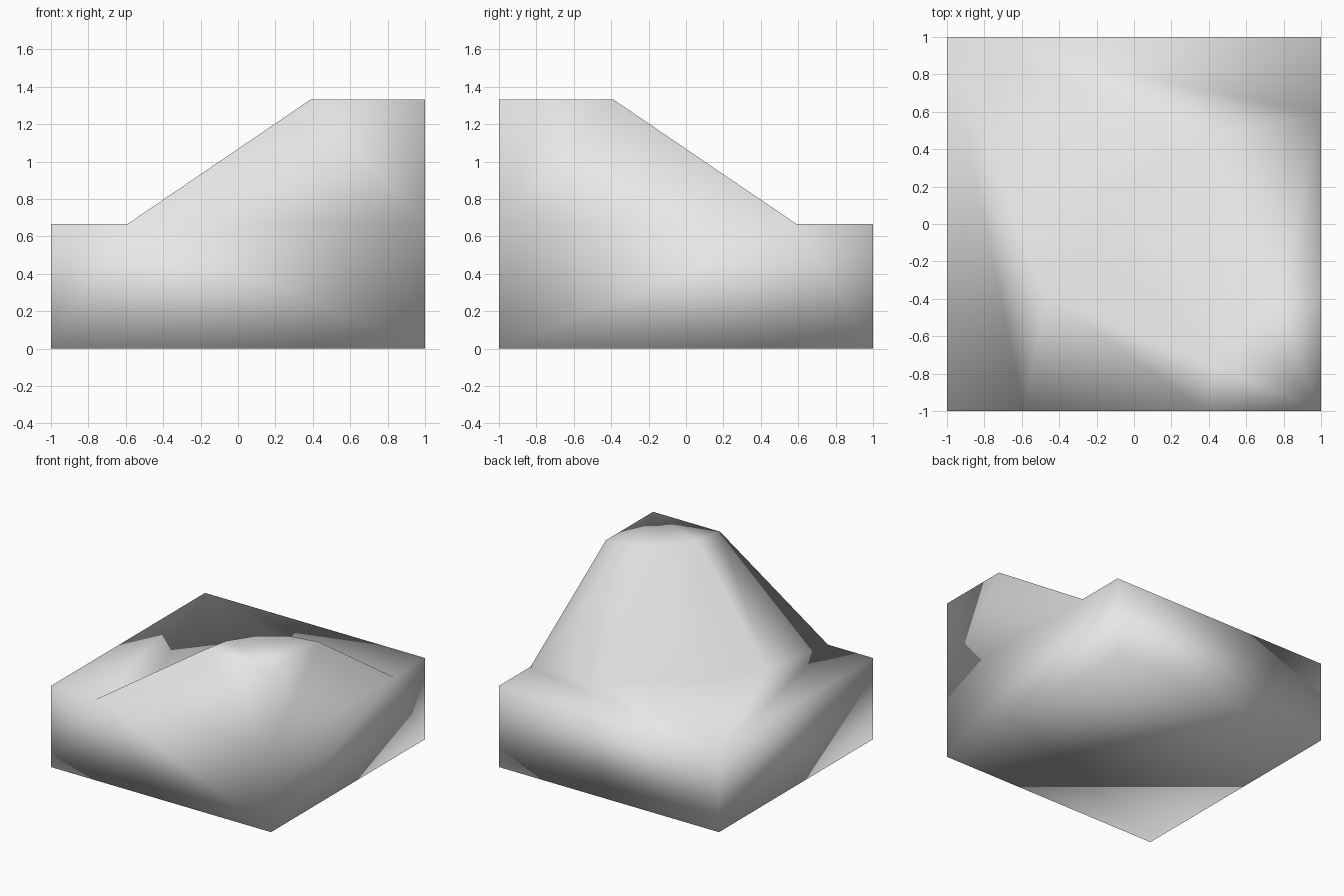
import bpy
import bmesh
from math import sin, cos, pi
from mathutils import Vector

cube = bpy.data.objects.get("Cube")
if cube:
    bpy.data.objects.remove(cube, do_unlink=True)

LOW, HIGH = 0.667, 1.333     # heights of the two terraces
R_TOP, R_FOOT = 0.61, 1.59   # slope radii around the high corner
STEPS = 4

stone = bpy.data.materials.new("light_grey")
stone.use_nodes = True
grey = (0.8, 0.8, 0.8, 1.0)
stone.diffuse_color = grey
stone.node_tree.nodes["Principled BSDF"].inputs["Base Color"].default_value = grey

bm = bmesh.new()


def face(*points):
    bm.faces.new([bm.verts.new(p) for p in points])


def arc(radius, z):
    """Quarter circle around the high corner, from front wall to side wall."""
    angles = [i * pi / 2 / STEPS for i in range(STEPS + 1)]
    return [Vector((1 - radius * cos(a), -1 + radius * sin(a), z)) for a in angles]


def flip(p):
    """Mirror across the diagonal through the high corner."""
    return Vector((-p[1], -p[0], p[2]))


def corner(x, y, z):
    return Vector((x, y, z))


crest, foot = arc(R_TOP, HIGH), arc(R_FOOT, LOW)
peak, peak_mid, peak_base = (corner(1, -1, z) for z in (HIGH, LOW, 0))
back, back_base = corner(-1, 1, LOW), corner(-1, 1, 0)
side, side_base = corner(-1, -1, LOW), corner(-1, -1, 0)

# High terrace, curved slope and low terrace
for i in range(STEPS):
    face(peak, crest[i + 1], crest[i])
    face(crest[i], crest[i + 1], foot[i + 1], foot[i])
    face(foot[i], foot[i + 1], back)

# Walls and floor, each with its mirrored twin
half = [
    (side, foot[0], back),
    (side_base, foot[0], side),
    (side_base, peak_base, foot[0]),
    (peak_base, peak_mid, foot[0]),
    (foot[0], peak_mid, crest[0]),
    (peak_mid, peak, crest[0]),
    (side_base, side, back),
    (side_base, back, back_base),
    (side_base, back_base, peak_base),
]
for tri in half:
    face(*tri)
    face(*[flip(p) for p in reversed(tri)])

bmesh.ops.remove_doubles(bm, verts=bm.verts[:], dist=0.001)
bmesh.ops.recalc_face_normals(bm, faces=bm.faces[:])
for f in bm.faces:
    f.smooth = True

mesh = bpy.data.meshes.new("corner_slope_block")
bm.to_mesh(mesh)
bm.free()
mesh.materials.append(stone)
block = bpy.data.objects.new("corner_slope_block", mesh)
bpy.context.collection.objects.link(block)
